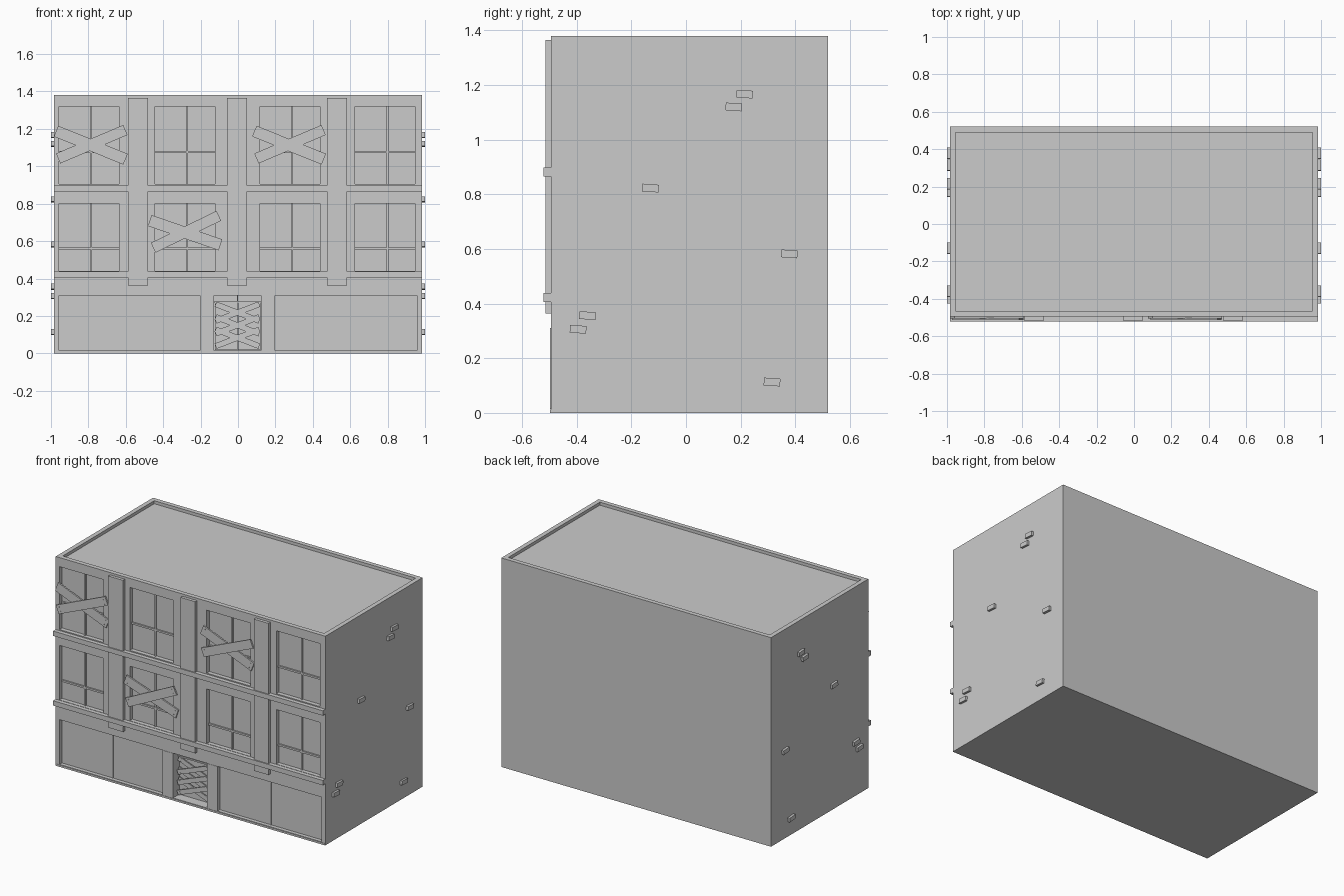
import bpy, bmesh
from math import radians, cos, sin
from mathutils import Matrix

if "Cube" in bpy.data.objects:
    bpy.data.objects.remove(bpy.data.objects["Cube"])

FRONT = -0.495          # plane of the front wall
TOP = 1.38


def make(name, boxes):
    """One mesh from boxes given as (x0, x1, y0, y1, z0, z1)."""
    bm = bmesh.new()
    for x0, x1, y0, y1, z0, z1 in boxes:
        m = Matrix.Translation(((x0 + x1) / 2, (y0 + y1) / 2, (z0 + z1) / 2))
        m = m @ Matrix.Diagonal((x1 - x0, y1 - y0, z1 - z0, 1))
        bmesh.ops.create_cube(bm, size=1, matrix=m)
    me = bpy.data.meshes.new(name)
    bm.to_mesh(me)
    bm.free()
    ob = bpy.data.objects.new(name, me)
    bpy.context.collection.objects.link(ob)
    return ob


def plank(name, x, y, z, length, width, thick, angle, nails=True):
    """Board turned in the plane of the facade, nailed at both ends."""
    ob = make(name, [(-length / 2, length / 2, -thick / 2, thick / 2, -width / 2, width / 2)])
    ob.location = (x, y, z)
    ob.rotation_euler = (0, -radians(angle), 0)
    if nails:
        bm = bmesh.new()
        for s in (-1, 1):
            d = s * (length / 2 - 0.02)
            for e in (-1, 1):
                m = Matrix.Translation((d, -thick / 2, e * width * 0.25))
                m = m @ Matrix.Rotation(radians(90), 4, 'X')
                bmesh.ops.create_cone(bm, cap_ends=True, segments=6, radius1=0.003,
                                      radius2=0.003, depth=0.004, matrix=m)
        me = bpy.data.meshes.new(name + "_nails")
        bm.to_mesh(me)
        bm.free()
        n = bpy.data.objects.new(name + "_nails", me)
        bpy.context.collection.objects.link(n)
        n.parent = ob


# openings in the facade
COLS = [(-0.957, -0.636), (-0.444, -0.123), (0.118, 0.438), (0.626, 0.947)]
ROWS = [(0.905, 1.32, 1.077), (0.44, 0.80, 0.56)]     # bottom, top, glazing bar
SHOPS = [(-0.957, -0.203), (0.197, 0.957)]
DOOR = (-0.128, 0.123)
DEPTH = 0.028

cuts = [(a, b, -0.6, FRONT + DEPTH, z0, z1) for a, b in COLS for z0, z1, _ in ROWS]
cuts += [(a, b, -0.6, FRONT + 0.025, 0.015, 0.31) for a, b in SHOPS]
cuts.append((*DOOR, -0.6, FRONT + 0.07, 0.015, 0.31))
cuts.append((-0.955, 0.955, -0.465, 0.49, TOP - 0.02, TOP + 0.1))   # roof inside parapet

# building body with recessed openings and roof
body = make("building_body", [(-0.985, 0.985, FRONT, 0.52, 0, TOP)])
cutter = make("opening_cutter", cuts)
cutter.hide_render = True
mod = body.modifiers.new("openings", 'BOOLEAN')
mod.object = cutter
mod.operation = 'DIFFERENCE'
mod.solver = 'EXACT'
bpy.context.view_layer.objects.active = body
bpy.ops.object.modifier_apply(modifier=mod.name)
bpy.data.objects.remove(cutter)

# window glazing bars
bars = []
y0, y1 = FRONT + 0.018, FRONT + DEPTH + 0.002
for a, b in COLS:
    c = (a + b) / 2 + 0.012
    for z0, z1, zb in ROWS:
        bars.append((c - 0.005, c + 0.005, y0, y1, z0, z1))
        bars.append((a, b, y0, y1, zb - 0.006, zb + 0.006))
make("window_bars", bars)

# pilasters and string courses
make("pilasters", [(a, b, -0.515, FRONT + 0.005, 0.364, 1.365)
                   for a, b in ((-0.588, -0.48), (-0.059, 0.048), (0.476, 0.583))])
make("string_courses", [(-0.985, 0.985, -0.522, FRONT + 0.005, z, z + 0.032)
                        for z in (0.406, 0.866)])

# shopfront mullions, door posts and base strip
make("shop_mullions", [(x - 0.003, x + 0.003, FRONT + 0.02, FRONT + 0.03, 0.015, 0.31)
                       for x in (-0.585, 0.57)])
make("door_posts", [(a, b, FRONT - 0.002, FRONT + 0.03, 0.015, 0.31)
                    for a, b in ((-0.203, -0.128), (0.123, 0.197))])
make("base_strip", [(-0.985, 0.985, FRONT - 0.003, FRONT + 0.01, 0, 0.012)])

# double door with transom and handles
yb = FRONT + 0.075
make("door_leaves", [(-0.124, -0.004, FRONT + 0.06, yb, 0.018, 0.268),
                     (-0.001, 0.119, FRONT + 0.06, yb, 0.018, 0.268)])
make("transom", [(*DOOR, FRONT + 0.052, yb, 0.268, 0.278),
                 (-0.006, 0.001, FRONT + 0.052, yb, 0.278, 0.31)])
make("door_handles", [(x - 0.004, x + 0.004, FRONT + 0.05, FRONT + 0.062, 0.145, 0.16)
                      for x in (-0.013, 0.008)])

# crossed boards over windows
for i, (x, z, a, b) in enumerate([(-0.787, 1.113, -22, 23), (0.273, 1.113, -22, 23),
                                  (-0.283, 0.645, -19, 26)]):
    plank(f"window_board_low_{i}", x, -0.499, z, 0.40, 0.062, 0.01, a)
    plank(f"window_board_high_{i}", x + 0.005, -0.507, z + 0.005, 0.39, 0.058, 0.01, b)

# crossed boards over the door
for i, z in enumerate((0.218, 0.15, 0.083)):
    plank(f"door_board_low_{i}", -0.003, FRONT + 0.047, z, 0.25, 0.03, 0.008, -21)
    plank(f"door_board_high_{i}", -0.003, FRONT + 0.039, z, 0.25, 0.03, 0.008, 21)

# loose bricks on both side walls
BRICKS = [(0.215, 1.167), (0.175, 1.12), (-0.13, 0.823), (0.378, 0.582),
          (-0.36, 0.356), (-0.395, 0.306), (0.315, 0.113)]
for side, s in (("right", 1), ("left", -1)):
    for i, (y, z) in enumerate(BRICKS):
        br = make(f"{side}_brick_{i}", [(-0.01, 0.01, -0.03, 0.03, -0.014, 0.014)])
        br.location = (s * 0.99, y, z)
        br.rotation_euler = (radians(-4), 0, 0)
